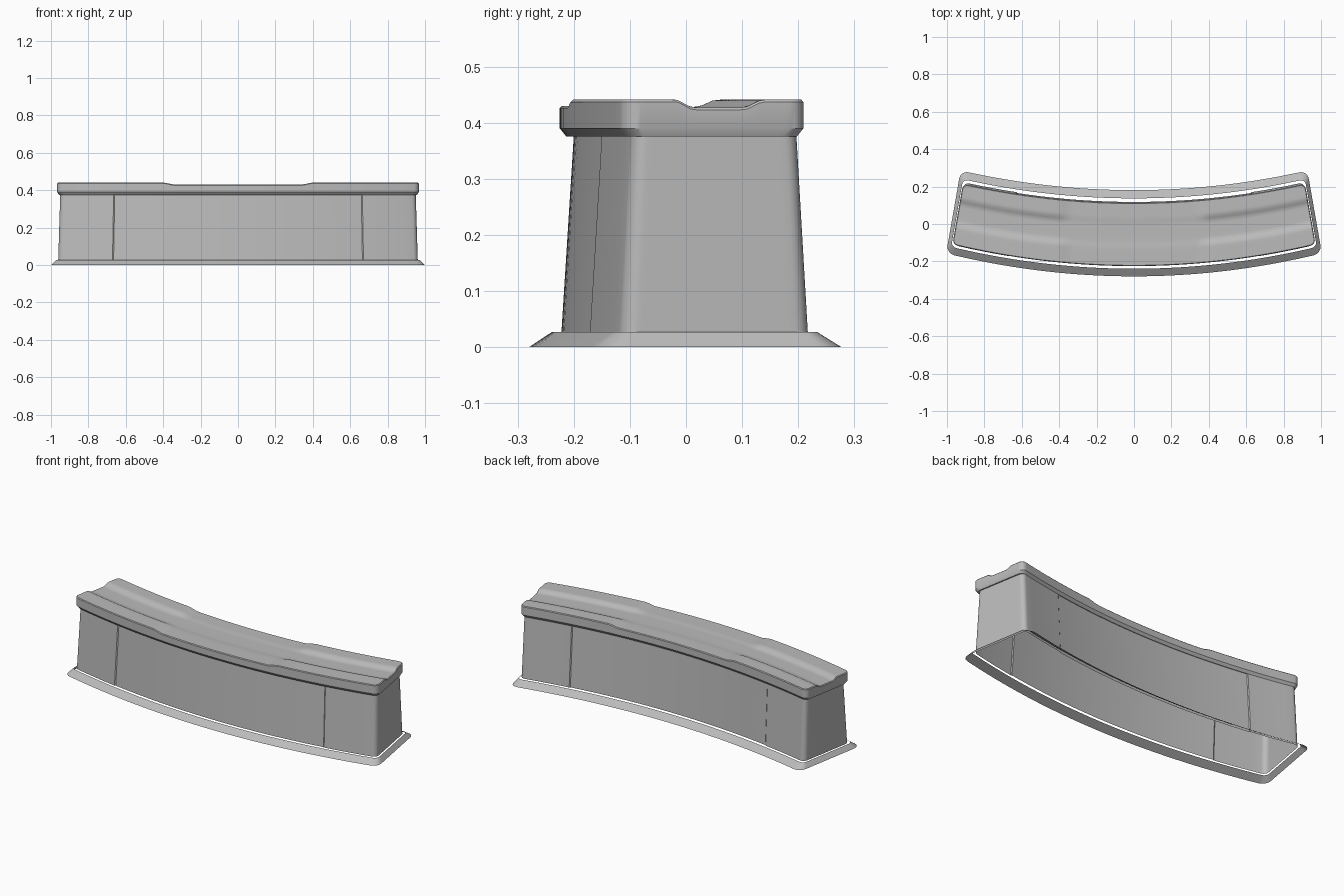
import bpy, bmesh, math

CURVE, SLANT, ROWS = 0.122, 0.175, 24

old = bpy.data.objects.get("Cube")
if old:
    bpy.data.objects.remove(old, do_unlink=True)

grey = bpy.data.materials.new("plain grey")
grey.use_nodes = True
colour = (0.5, 0.5, 0.5, 1)
grey.diffuse_color = colour
grey.node_tree.nodes["Principled BSDF"].inputs["Base Color"].default_value = colour


def columns(radius):
    """Stations along the bend: (fraction of half length, end setback, corner shrink)."""
    half = [(i / 20, radius, 0) for i in range(1, 20) if i != 14]
    half += [(s, radius, 0) for s in (0.36, 0.42, 0.702, 0.708, 1)]
    for i in range(1, 7):
        a = math.radians(15 * i)
        half.append((1, radius * (1 - math.sin(a)), radius * (1 - math.cos(a))))
    half.sort(key=lambda c: (c[0], -c[1]))
    return [(-u, s, c) for u, s, c in reversed(half)] + [(0, radius, 0)] + half


def grid(front, back, end, radius, step=0):
    """Bent slab outline as columns of (x, y, v), v being y without the bend."""
    result = []
    for u, setback, shrink in columns(radius):
        grow = step if abs(u) > 0.705 else 0
        lo, hi = front - grow + shrink, back + grow - shrink
        col = []
        for j in range(ROWS + 1):
            v = lo + (hi - lo) * j / ROWS
            x = u * end
            for _ in range(4):
                x = u * (end - SLANT * (v + CURVE * x * x) - setback)
            col.append((x, v + CURVE * x * x, v))
        result.append(col)
    return result


def perimeter(g):
    return ([c[0] for c in g] + g[-1][1:-1]
            + [c[-1] for c in reversed(g)] + g[0][-2:0:-1])


def loft(bm, rings):
    """Join outlines (grid, height); a height may depend on x and v."""
    loops = []
    for g, z in rings:
        height = z if callable(z) else (lambda x, v, z=z: z)
        loops.append([bm.verts.new((x, y, height(x, v))) for x, y, v in perimeter(g)])
    for a, b in zip(loops, loops[1:]):
        for i in range(len(a)):
            k = (i + 1) % len(a)
            bm.faces.new((a[i], a[k], b[k], b[i]))


def finish(bm, name):
    bmesh.ops.remove_doubles(bm, verts=bm.verts, dist=0.00005)
    bmesh.ops.recalc_face_normals(bm, faces=bm.faces)
    mesh = bpy.data.meshes.new(name)
    bm.to_mesh(mesh)
    bm.free()
    mesh.materials.append(grey)
    obj = bpy.data.objects.new(name, mesh)
    bpy.context.collection.objects.link(obj)
    bpy.ops.object.select_all(action='DESELECT')
    obj.select_set(True)
    bpy.context.view_layer.objects.active = obj
    bpy.ops.object.shade_smooth_by_angle(angle=math.radians(28))


def ramp(a, b, value):
    t = min(1, max(0, (value - a) / (b - a)))
    return t * t * (3 - 2 * t)


def top_height(x, v):
    """Two rails with a shallow channel between, lowered along the middle."""
    channel = ramp(-0.13, -0.095, v) * (1 - ramp(-0.005, 0.035, v))
    z = 0.441 - 0.014 * channel
    lowered = 0.430 - 0.003 * channel
    return lowered + (z - lowered) * ramp(0.345, 0.4, abs(x))


# Sloping base flange, an open ring
bm = bmesh.new()
loft(bm, [(grid(-0.28, 0.181, 0.977, 0.045), 0),
          (grid(-0.239, 0.137, 0.956, 0.028), 0.027)])
finish(bm, "base_flange")

# Tapered hollow walls with slightly raised end sections
bm = bmesh.new()
loft(bm, [(grid(-0.222, 0.118, 0.946, 0.028, 0.004), 0.027),
          (grid(-0.2, 0.098, 0.938, 0.025, 0.004), 0.377)])
finish(bm, "walls")

# Overhanging cap: underside lip, chamfer, sides and channelled top
bm = bmesh.new()
top = grid(-0.221, 0.109, 0.948, 0.026)
loft(bm, [(grid(-0.2, 0.098, 0.938, 0.025, 0.004), 0.375),
          (grid(-0.213, 0.102, 0.945, 0.03), 0.375),
          (grid(-0.225, 0.113, 0.952, 0.03), 0.39),
          (grid(-0.225, 0.113, 0.952, 0.03), lambda x, v: top_height(x, v) - 0.004),
          (top, top_height)])
verts = [[bm.verts.new((x, y, top_height(x, v))) for x, y, v in col] for col in top]
for a, b in zip(verts, verts[1:]):
    for j in range(ROWS):
        bm.faces.new((a[j], b[j], b[j + 1], a[j + 1]))
finish(bm, "cap")
